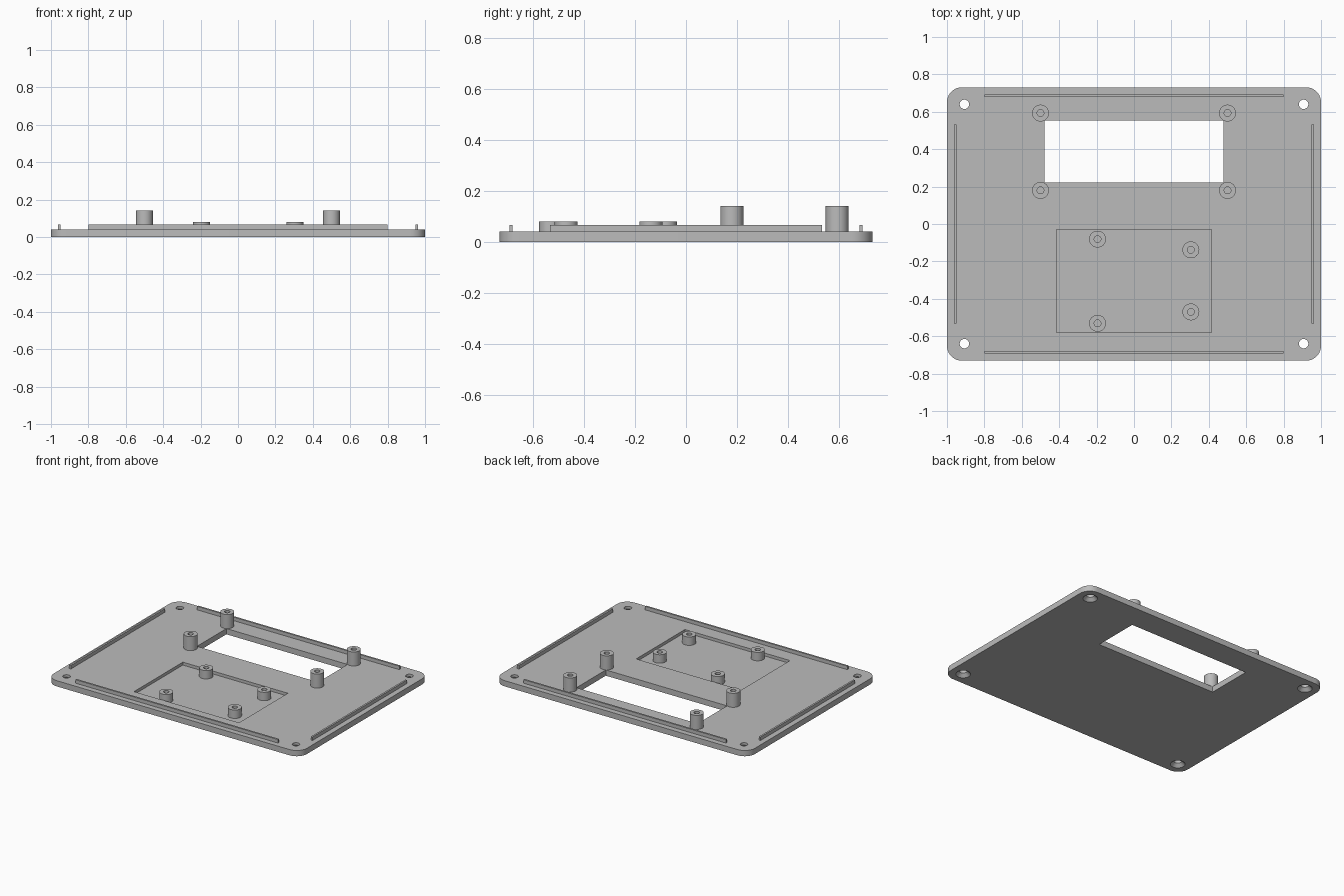
import bpy, bmesh, math
from mathutils import Matrix

if "Cube" in bpy.data.objects:
    bpy.data.objects.remove(bpy.data.objects["Cube"], do_unlink=True)

GREY = (0.5, 0.5, 0.5, 1)
grey = bpy.data.materials.new("plain_grey")
grey.use_nodes = True
grey.diffuse_color = GREY
grey.node_tree.nodes["Principled BSDF"].inputs["Base Color"].default_value = GREY

HALF_Y = 0.731
THICK = 0.041
FLOOR = 0.02


def finish(name, bm):
    bmesh.ops.recalc_face_normals(bm, faces=bm.faces)
    mesh = bpy.data.meshes.new(name)
    bm.to_mesh(mesh)
    bm.free()
    mesh.materials.append(grey)
    obj = bpy.data.objects.new(name, mesh)
    bpy.context.collection.objects.link(obj)
    return obj


def box(name, x0, x1, y0, y1, z0, z1):
    bm = bmesh.new()
    size = Matrix.Diagonal((x1 - x0, y1 - y0, z1 - z0, 1))
    centre = Matrix.Translation(((x0 + x1) / 2, (y0 + y1) / 2, (z0 + z1) / 2))
    bmesh.ops.create_cube(bm, size=1, matrix=centre @ size)
    return finish(name, bm)


def lathe(name, x, y, profile, closed=False, sides=40):
    """Revolve (radius, z) points; an open profile gets end caps."""
    bm = bmesh.new()
    rings = [[bm.verts.new((x + r * math.cos(a), y + r * math.sin(a), z))
              for a in (math.tau * i / sides for i in range(sides))]
             for r, z in profile]
    pairs = list(zip(rings, rings[1:]))
    if closed:
        pairs.append((rings[-1], rings[0]))
    else:
        bm.faces.new(rings[0])
        bm.faces.new(rings[-1])
    for low, high in pairs:
        for i in range(sides):
            j = (i + 1) % sides
            bm.faces.new((low[i], low[j], high[j], high[i]))
    return finish(name, bm)


def smooth(obj):
    bpy.ops.object.select_all(action="DESELECT")
    obj.select_set(True)
    bpy.context.view_layer.objects.active = obj
    bpy.ops.object.shade_smooth_by_angle(angle=math.radians(30))


def cut(obj, cutter):
    mod = obj.modifiers.new("cut", "BOOLEAN")
    mod.operation = "DIFFERENCE"
    mod.solver = "EXACT"
    mod.object = cutter
    bpy.context.view_layer.objects.active = obj
    bpy.ops.object.modifier_apply(modifier=mod.name)
    bpy.data.objects.remove(cutter, do_unlink=True)


# Base plate with rounded corners
plate = box("base_plate", -1, 1, -HALF_Y, HALF_Y, 0, THICK)
bm = bmesh.new()
bm.from_mesh(plate.data)
uprights = [e for e in bm.edges if abs(e.verts[0].co.z - e.verts[1].co.z) > 0.01]
bmesh.ops.bevel(bm, geom=uprights, offset=0.08, segments=10, profile=0.5, affect="EDGES")
bm.to_mesh(plate.data)
bm.free()

# Display window and shallow board recess
cut(plate, box("window_cutter", -0.479, 0.479, 0.221, 0.553, -0.1, 0.2))
cut(plate, box("recess_cutter", -0.415, 0.415, -0.581, -0.03, FLOOR, 0.2))

# Corner screw holes, countersunk from below
for sx in (-1, 1):
    for sy in (-1, 1):
        cut(plate, lathe("screw_hole_cutter", sx * 0.907, sy * 0.64,
                         [(0.048, -0.02), (0.048, 0), (0.025, 0.023), (0.025, 0.1)]))
smooth(plate)

# Locating ridges along the four edges
RIDGE = 0.0065
for side, s in (("right", -1), ("left", 1)):
    box(side + "_ridge", s * 0.955 - RIDGE, s * 0.955 + RIDGE, -0.533, 0.533, THICK - 0.005, 0.066)
for side, s in (("front", -1), ("back", 1)):
    box(side + "_ridge", -0.8, 0.8, s * 0.686 - RIDGE, s * 0.686 + RIDGE, THICK - 0.005, 0.066)


# Hollow mounting posts
def post(name, x, y, base, top):
    smooth(lathe(name, x, y, [(0.045, base), (0.045, top), (0.018, top), (0.018, base)], closed=True))


for x in (-0.5, 0.5):
    for y in (0.18, 0.593):
        post("display_post", x, y, THICK, 0.141)
for x, y in ((-0.195, -0.081), (-0.195, -0.531), (0.304, -0.138), (0.304, -0.47)):
    post("board_post", x, y, FLOOR, 0.08)
